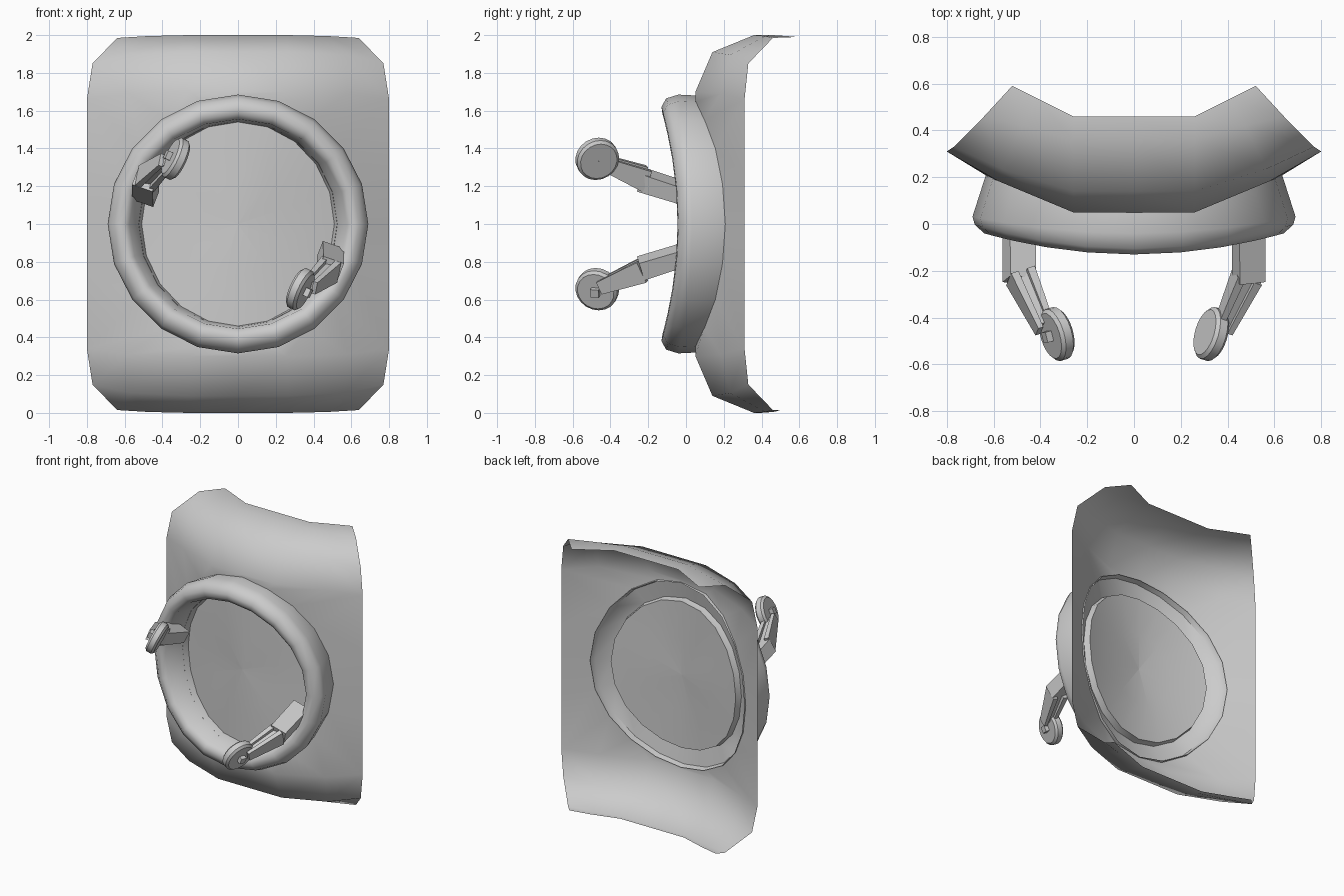
import bpy, bmesh, math
from mathutils import Vector, Matrix

if "Cube" in bpy.data.objects:
    bpy.data.objects.remove(bpy.data.objects["Cube"])

N = 20


def finish(name, bm, angle=60):
    bmesh.ops.remove_doubles(bm, verts=bm.verts, dist=0.0005)
    bmesh.ops.recalc_face_normals(bm, faces=bm.faces)
    me = bpy.data.meshes.new(name)
    bm.to_mesh(me)
    bm.free()
    ob = bpy.data.objects.new(name, me)
    bpy.context.collection.objects.link(ob)
    bpy.ops.object.select_all(action='DESELECT')
    ob.select_set(True)
    bpy.context.view_layer.objects.active = ob
    bpy.ops.object.shade_smooth_by_angle(angle=math.radians(angle))
    return ob


def strip(bm, a, b, closed=False):
    """Quads between two point rows."""
    n = len(a)
    for i in range(n if closed else n - 1):
        j = (i + 1) % n
        bm.faces.new([bm.verts.new(p) for p in (a[i], a[j], b[j], b[i])])


def panel_y(x):
    x = abs(x)
    if x < 0.26:
        return 0.05
    if x < 0.62:
        return 0.05 + (x - 0.26) / 0.36 * 0.15
    return 0.20 + (x - 0.62) / 0.18 * 0.11


# curved panel: round opening joined to a rectangular border
bm = bmesh.new()
quad = [(0.8, 0), (0.8, 0.26), (0.8, 0.66), (0.58, 0.69), (0.26, 0.70), (0, 0.70)]
half = quad + [(-x, z) for x, z in reversed(quad[:-1])]
border = half + [(x, -z) for x, z in reversed(half[1:-1])]
border = [Vector((x, panel_y(x), 1 + z)) for x, z in border]
hole = []
for i in range(N):
    a = 2 * math.pi * i / N
    x = 0.63 * math.cos(a)
    hole.append(Vector((x, panel_y(x), 1 + 0.68 * math.sin(a))))
strip(bm, border, hole, True)

# rolled top and bottom edges of the panel
cols = [
    [(0.8, 0.31, 0.66), (0.77, 0.33, 0.85), (0.64, 0.46, 0.985), (0.52, 0.59, 0.99)],
    [(0.58, panel_y(0.58), 0.69), (0.565, 0.235, 0.895), (0.475, 0.42, 0.995), (0.41, 0.535, 0.995)],
    [(0.26, 0.05, 0.70), (0.26, 0.14, 0.91), (0.26, 0.36, 1.0), (0.26, 0.46, 1.0)],
]
cols.append([(0, y, z) for x, y, z in cols[2]])
cols += [[(-x, y, z) for x, y, z in c] for c in reversed(cols[:3])]
for s in (1, -1):
    rows = [[Vector((c[r][0], c[r][1], 1 + s * c[r][2])) for c in cols] for r in range(4)]
    if s < 0:
        rows[3] = [p.lerp(q, 0.35) for p, q in zip(rows[2], rows[3])]
    for r in range(3):
        strip(bm, rows[r], rows[r + 1])
finish("curved_panel", bm)

# raised ring with recessed disc: (x radius, z radius, y at centre, curvature)
profile = [
    (0.001, 0.001, 0.05, 0.36), (0.26, 0.27, 0.05, 0.36), (0.51, 0.54, 0.05, 0.38),
    (0.575, 0.555, -0.10, 0.22), (0.605, 0.585, -0.125, 0.22), (0.64, 0.62, -0.13, 0.22),
    (0.68, 0.665, -0.105, 0.22), (0.69, 0.685, -0.04, 0.15), (0.63, 0.68, 0.06, 0.40),
    (0.62, 0.67, 0.02, 0.40), (0.525, 0.545, 0.0, 0.38),
]
bm = bmesh.new()
loops = []
for rx, rz, y, c in profile:
    pts = []
    for i in range(N):
        a = 2 * math.pi * i / N
        x = rx * math.cos(a)
        pts.append(Vector((x, y + c * x * x, 1 + rz * math.sin(a))))
    loops.append(pts)
for a, b in zip(loops, loops[1:]):
    strip(bm, a, b, True)
finish("ring_and_disc", bm, 50)


def bar(bm, p0, p1, w0, h0, w1, h1, offset=0.0):
    """Tapered box from p0 to p1; offset shifts it sideways in widths."""
    p0, p1 = Vector(p0), Vector(p1)
    d = (p1 - p0).normalized()
    up = Vector((0.35, 0, 1))
    side = d.cross(up).normalized()
    up = side.cross(d)
    ends = []
    for p, w, h in ((p0, w0, h0), (p1, w1, h1)):
        p = p + side * offset * w
        ends.append([bm.verts.new(p + side * (i * w / 2) + up * (j * h / 2))
                     for i, j in ((-1, -1), (1, -1), (1, 1), (-1, 1))])
    for e in ends:
        bm.faces.new(e)
    for i in range(4):
        j = (i + 1) % 4
        bm.faces.new((ends[0][i], ends[0][j], ends[1][j], ends[1][i]))


# the second arm is the first turned half round about the ring axis
turn = Matrix.Translation((0, 0, 1)) @ Matrix.Rotation(math.pi, 4, 'Y') @ Matrix.Translation((0, 0, -1))
for side, mat in (("left", Matrix.Identity(4)), ("right", turn)):
    # bent arm with two rails on a thin core
    bm = bmesh.new()
    bar(bm, (-0.49, 0.03, 1.15), (-0.49, -0.24, 1.235), 0.12, 0.09, 0.115, 0.10)
    bar(bm, (-0.485, -0.22, 1.24), (-0.385, -0.43, 1.325), 0.06, 0.07, 0.04, 0.04)
    for o in (-1.1, 1.1):
        bar(bm, (-0.485, -0.22, 1.24), (-0.38, -0.45, 1.33), 0.035, 0.12, 0.024, 0.07, o)
    bm.transform(mat)
    finish(side + "_arm", bm, 30)

    # round pad with a narrower rim on each face, and its peg
    axis = Vector((0.85, 0.25, -0.40)).normalized()
    pose = Matrix.Translation((-0.33, -0.47, 1.345)) @ axis.to_track_quat('Z', 'Y').to_matrix().to_4x4()
    bm = bmesh.new()
    rim = [(0.001, -0.032), (0.10, -0.032), (0.115, -0.018), (0.115, 0.018), (0.10, 0.032), (0.001, 0.032)]
    pad = [[pose @ Vector((r * math.cos(math.tau * i / N), r * math.sin(math.tau * i / N), h))
            for i in range(N)] for r, h in rim]
    for a, b in zip(pad, pad[1:]):
        strip(bm, a, b, True)
    bar(bm, pose @ Vector((0, 0, -0.06)), pose @ Vector((0, 0, 0)), 0.045, 0.045, 0.045, 0.045)
    bm.transform(mat)
    finish(side + "_pad", bm, 30)
